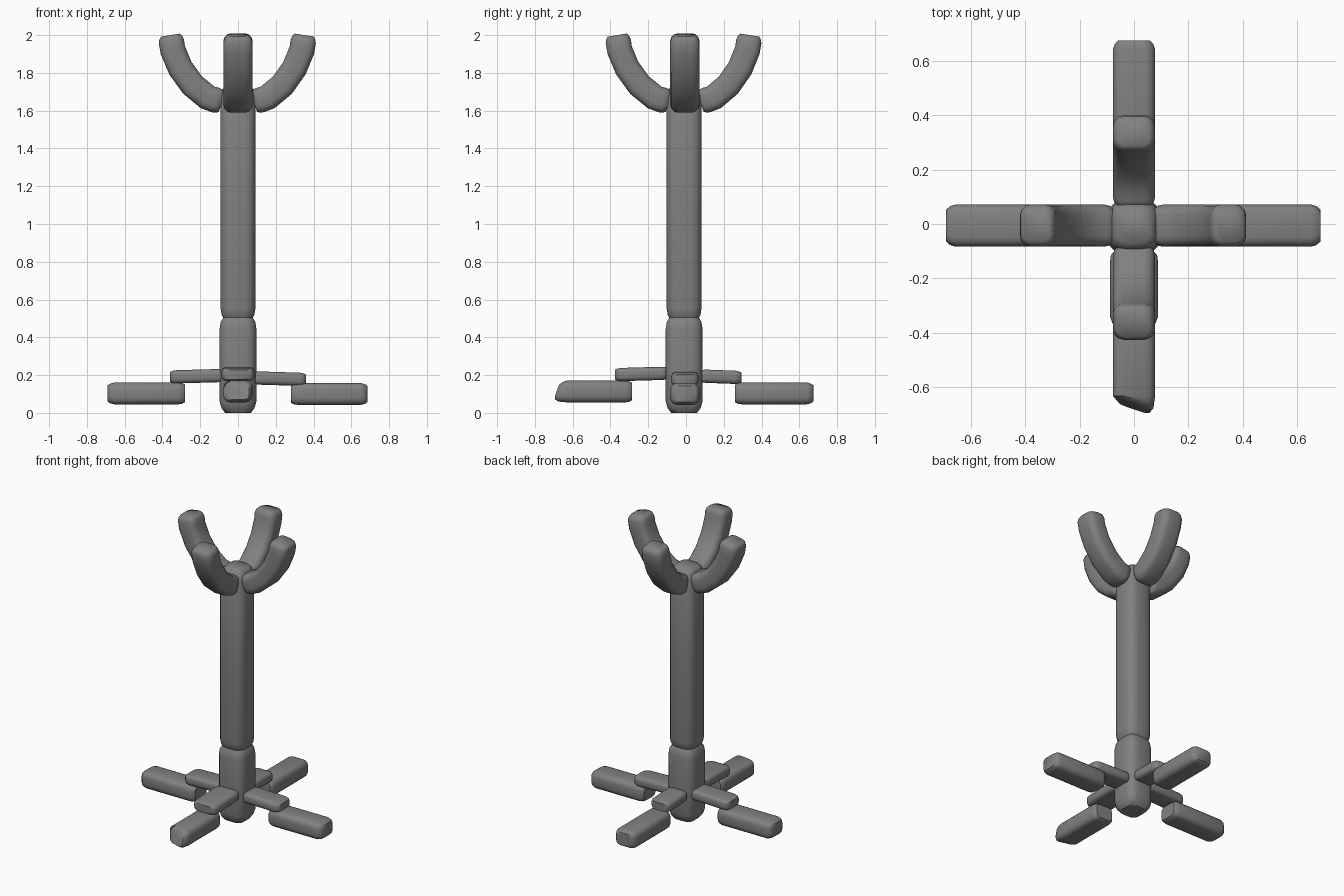
import bpy
import bmesh
from math import cos, sin, pi, radians
from mathutils import Vector, Matrix

cube = bpy.data.objects.get("Cube")
if cube:
    bpy.data.objects.remove(cube, do_unlink=True)

GREY = (0.22, 0.22, 0.22, 1)
mat = bpy.data.materials.new("plain_grey")
mat.use_nodes = True
mat.diffuse_color = GREY
bsdf = mat.node_tree.nodes["Principled BSDF"]
bsdf.inputs["Base Color"].default_value = GREY
bsdf.inputs["Roughness"].default_value = 0.7


def rounded_section(width, thick, radius):
    """Rounded rectangle outline, four points per corner."""
    points = []
    for quarter in range(4):
        mid = quarter * pi / 2 + pi / 4
        cx = (width / 2 - radius) * (1 if cos(mid) > 0 else -1)
        cy = (thick / 2 - radius) * (1 if sin(mid) > 0 else -1)
        for step in range(4):
            a = quarter * pi / 2 + step * pi / 6
            points.append((cx + radius * cos(a), cy + radius * sin(a)))
    return points


def sweep(name, path, width, thick, radius, angle=0, offset=(0, 0), end=0.035,
          start_scale=0.8, end_scale=0.75, skew=0):
    """Sweep a rounded bar along (reach, height) points, with softened ends."""
    pts = [Vector((u, 0, z)) for u, z in path]
    first = (pts[1] - pts[0]).normalized()
    last = (pts[-1] - pts[-2]).normalized()
    stations = [pts[0], pts[0] + first * end * 0.4, pts[0] + first * end]
    stations += pts[1:-1]
    stations += [pts[-1] - last * end, pts[-1] - last * end * 0.4, pts[-1]]
    scales = [start_scale, (1 + start_scale) / 2 + 0.04, 1] + [1] * (len(pts) - 2)
    scales += [1, (1 + end_scale) / 2 + 0.04, end_scale]
    section = rounded_section(width, thick, radius)
    side = Vector((0, 1, 0))
    bm = bmesh.new()
    rings = []
    for i, (p, s) in enumerate(zip(stations, scales)):
        ahead = stations[min(i + 1, len(stations) - 1)]
        behind = stations[max(i - 1, 0)]
        tangent = (ahead - behind).normalized()
        up = tangent.cross(side)
        slant = skew if i >= len(stations) - 2 else 0
        rings.append([bm.verts.new(p + side * a * s + up * b * s + tangent * slant * (a - b))
                      for a, b in section])
    for r0, r1 in zip(rings, rings[1:]):
        for j in range(len(r0)):
            k = (j + 1) % len(r0)
            bm.faces.new((r0[j], r0[k], r1[k], r1[j]))
    bm.faces.new(rings[0][::-1])
    bm.faces.new(rings[-1])
    bm.transform(Matrix.Translation((*offset, 0)) @ Matrix.Rotation(radians(angle), 4, "Z"))
    bmesh.ops.recalc_face_normals(bm, faces=bm.faces)
    mesh = bpy.data.meshes.new(name)
    bm.to_mesh(mesh)
    bm.free()
    mesh.materials.append(mat)
    obj = bpy.data.objects.new(name, mesh)
    bpy.context.collection.objects.link(obj)
    bpy.ops.object.select_all(action="DESELECT")
    obj.select_set(True)
    bpy.context.view_layer.objects.active = obj
    bpy.ops.object.shade_smooth_by_angle(angle=radians(50))
    return obj


# Central column: short base block and tall post with a domed top
sweep("base_block", [(0, 0), (0, 0.25), (0, 0.505)], 0.195, 0.195, 0.055,
      offset=(0, -0.01), end=0.06, start_scale=0.7, end_scale=0.8)
sweep("post", [(0, 0.495), (0, 1.1), (0, 1.74)], 0.185, 0.185, 0.055,
      offset=(0, -0.01), end=0.06, start_scale=0.8, end_scale=0.65)

# Four curved arms at the top
arm_path = [(0.085, 1.645), (0.16, 1.67), (0.24, 1.735), (0.305, 1.825), (0.345, 1.92), (0.358, 2.0)]
sides = {"left": (0, 0.98), "back": (90, 0.96), "right": (180, 1.0), "front": (-90, 1.0)}
for side_name, (angle, reach) in sides.items():
    sweep(side_name + "_arm", [(u * reach, z) for u, z in arm_path],
          0.155, 0.135, 0.04, angle, offset=(0, -0.006))

# Four feet: inner start, inner end, inner height, outer start, outer end, outer height
feet = {
    "left": (0.09, 0.36, 0.18, 0.28, 0.685, 0.10, 0),
    "back": (0.09, 0.30, 0.19, 0.265, 0.68, 0.103, 0),
    "right": (0.08, 0.36, 0.193, 0.28, 0.69, 0.103, 0),
    "front": (0.10, 0.37, 0.205, 0.28, 0.66, 0.113, 0.25),
}
for side_name, (a, b, h, c, d, k, skew) in feet.items():
    angle = sides[side_name][0]
    width = 0.175 if side_name == "front" else 0.145
    sweep(side_name + "_inner_foot", [(a, h + 0.005), (b, h - 0.003)], width, 0.07, 0.024,
          angle, offset=(0, -0.006), start_scale=0.9)
    sweep(side_name + "_outer_foot", [(c, k), (d, k)], 0.155, 0.115, 0.035,
          angle, offset=(0, -0.006), skew=skew)
